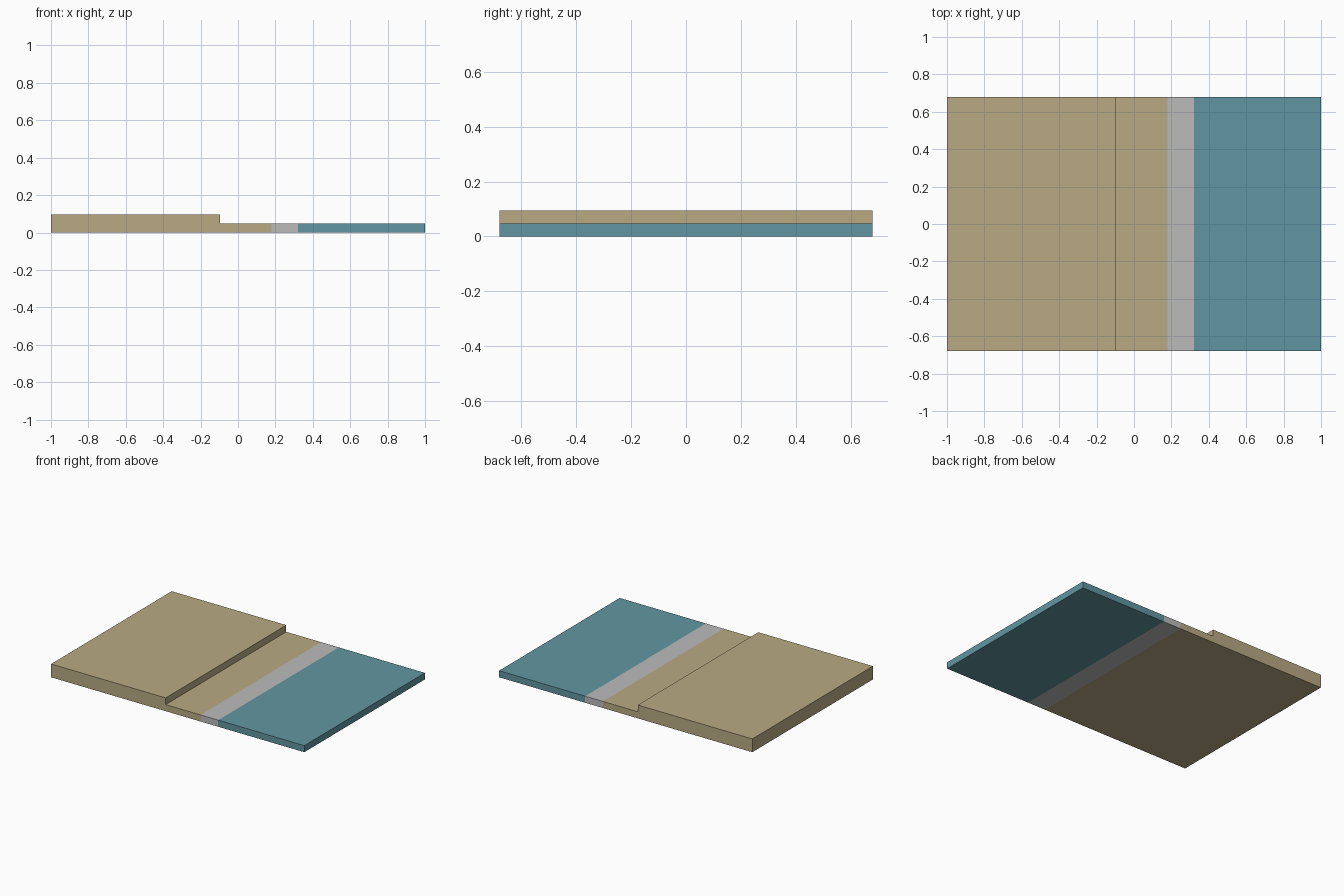
import bpy, bmesh
from mathutils import Vector

cube = bpy.data.objects.get("Cube")
if cube:
    bpy.data.objects.remove(cube, do_unlink=True)

HALF_DEPTH = 0.68
STEP_X = -0.095
LOW, HIGH = 0.047, 0.095
STRIP_START, STRIP_END = 0.18, 0.32


def material(name, color):
    mat = bpy.data.materials.new(name)
    mat.use_nodes = True
    mat.diffuse_color = (*color, 1)
    mat.node_tree.nodes["Principled BSDF"].inputs["Base Color"].default_value = (*color, 1)
    return mat


# Stepped slab: side profile extruded front to back
profile = [(-1, 0), (1, 0), (1, LOW), (STEP_X, LOW), (STEP_X, HIGH), (-1, HIGH)]
bm = bmesh.new()
face = bm.faces.new([bm.verts.new((x, -HALF_DEPTH, z)) for x, z in profile])
extruded = bmesh.ops.extrude_face_region(bm, geom=[face], use_keep_orig=True)
moved = [v for v in extruded["geom"] if isinstance(v, bmesh.types.BMVert)]
bmesh.ops.translate(bm, verts=moved, vec=Vector((0, 2 * HALF_DEPTH, 0)))

# Cut the slab faces at the step and at the colour borders
for x in (STEP_X, STRIP_START, STRIP_END):
    bmesh.ops.bisect_plane(bm, geom=bm.verts[:] + bm.edges[:] + bm.faces[:],
                           plane_co=(x, 0, 0), plane_no=(1, 0, 0))
bmesh.ops.recalc_face_normals(bm, faces=bm.faces[:])

# Colour bands across the width: sand, pale strip, teal
for f in bm.faces:
    x = f.calc_center_median().x
    f.material_index = (x > STRIP_START) + (x > STRIP_END)

mesh = bpy.data.meshes.new("stepped_slab")
bm.to_mesh(mesh)
bm.free()
for name, color in (("sand", (0.48, 0.40, 0.23)),
                    ("pale_grey", (0.50, 0.50, 0.50)),
                    ("teal", (0.12, 0.305, 0.356))):
    mesh.materials.append(material(name, color))
slab = bpy.data.objects.new("stepped_slab", mesh)
bpy.context.collection.objects.link(slab)
